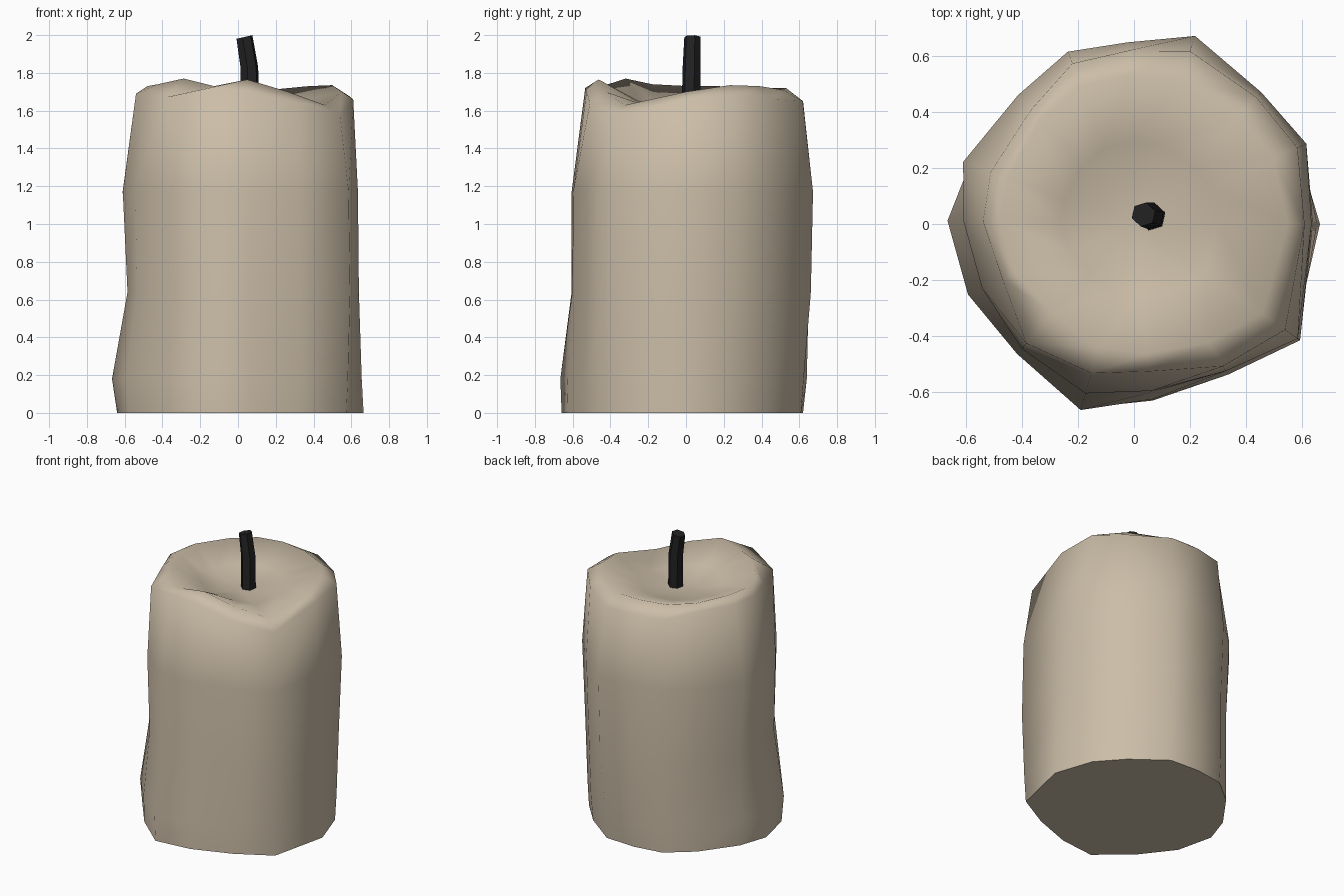
import bpy, bmesh, math
from mathutils import Vector

if "Cube" in bpy.data.objects:
    bpy.data.objects.remove(bpy.data.objects["Cube"])


def material(name, rgb):
    m = bpy.data.materials.new(name)
    m.diffuse_color = (*rgb, 1)
    m.use_nodes = True
    m.node_tree.nodes["Principled BSDF"].inputs["Base Color"].default_value = m.diffuse_color
    return m


def loft(name, rings, mat, angle):
    """Bridge equal-sized rings of points and cap both ends."""
    bm = bmesh.new()
    loops = [[bm.verts.new(p) for p in r] for r in rings]
    n = len(loops[0])
    for a, b in zip(loops, loops[1:]):
        for i in range(n):
            j = (i + 1) % n
            bm.faces.new((a[i], a[j], b[j], b[i]))
    bm.faces.new(loops[0][::-1])
    c = bm.verts.new(sum((Vector(p) for p in rings[-1]), Vector()) / n)
    for i in range(n):
        bm.faces.new((loops[-1][i], loops[-1][(i + 1) % n], c))
    me = bpy.data.meshes.new(name)
    bm.to_mesh(me)
    bm.free()
    me.materials.append(mat)
    ob = bpy.data.objects.new(name, me)
    bpy.context.collection.objects.link(ob)
    bpy.context.view_layer.objects.active = ob
    ob.select_set(True)
    bpy.ops.object.shade_smooth_by_angle(angle=math.radians(angle))
    ob.select_set(False)
    return ob


wax = material("beige wax", (0.60, 0.51, 0.39))
black = material("charred black", (0.016, 0.016, 0.017))

# uneven candle body: direction angles and a radius profile for each height
angles = [0, 25, 46, 72, 92, 111, 132, 160, 179, 203, 228, 254, 276, 302, 325]
base = [.665, .635, .61, .64, .62, .63, .60, .61, .64, .63, .62, .685, .635, .63, .70]
foot = [.655, .645, .625, .655, .64, .64, .60, .625, .667, .645, .625, .692, .63, .635, .71]
low = [.64, .66, .64, .695, .65, .64, .60, .60, .585, .58, .585, .63, .605, .62, .725]
high = [.635, .68, .655, .707, .65, .66, .62, .65, .61, .59, .60, .63, .60, .62, .715]
rim = [.61, .645, .63, .65, .62, .615, .55, .545, .54, .51, .575, .555, .53, .60, .66]
rim_z = [1.66, 1.68, 1.66, 1.65, 1.65, 1.65, 1.68, 1.69, 1.69, 1.68, 1.67, 1.72, 1.70, 1.64, 1.57]
lip = [.55, .55, .54, .54, .53, .53, .50, .48, .48, .46, .43, .46, .465, .50, .56]
lip_z = [1.70, 1.735, 1.73, 1.71, 1.72, 1.72, 1.72, 1.73, 1.73, 1.74, 1.77, 1.73, 1.765, 1.70, 1.63]


def ring(radii, heights):
    return [(r * math.cos(math.radians(a)), r * math.sin(math.radians(a)), z)
            for a, r, z in zip(angles, radii, heights)]


n = len(angles)
loft("candle_body", [
    ring(base, [0] * n),
    ring(foot, [0.18] * n),
    ring(low, [0.64] * n),
    ring(high, [1.17] * n),
    ring(rim, rim_z),
    ring(lip, lip_z),
    ring([r * 0.55 for r in lip], [1.64 + (z - 1.72) * 0.3 for z in lip_z]),
    ring([0.1] * n, [1.61] * n),
], wax, 75)


# bent six-sided wick
def hexagon(x, y, z, r, tilt):
    return [(x + r * math.cos(k * math.pi / 3 + 0.3), y + r * math.sin(k * math.pi / 3 + 0.3),
             z - tilt * math.cos(k * math.pi / 3 + 0.3)) for k in range(6)]


loft("wick", [
    hexagon(0.065, 0.025, 1.56, 0.05, 0),
    hexagon(0.06, 0.03, 1.83, 0.049, 0),
    hexagon(0.034, 0.034, 1.99, 0.044, -0.01),
], black, 40)
